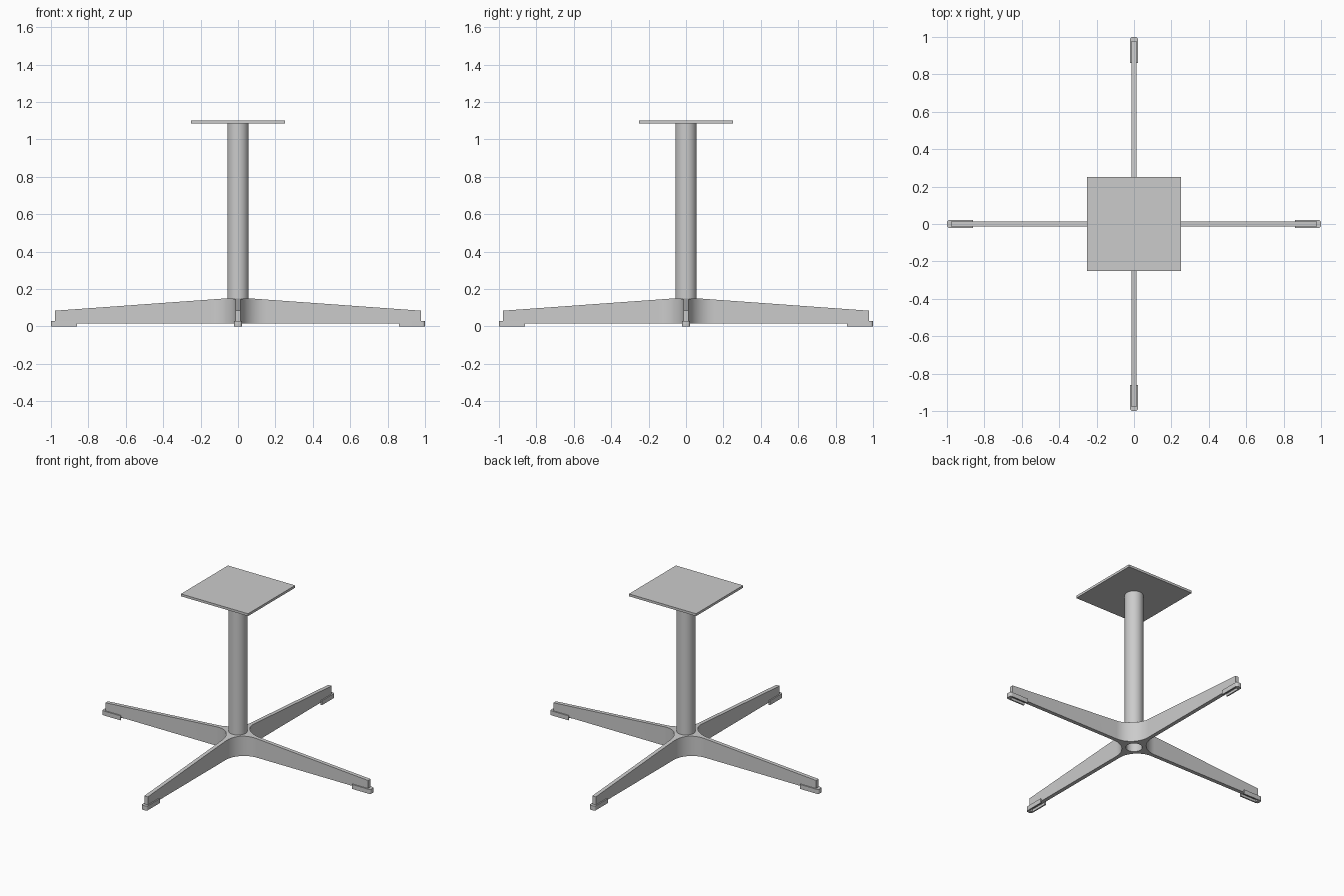
import bpy, bmesh, math
from mathutils import Vector

if "Cube" in bpy.data.objects:
    bpy.data.objects.remove(bpy.data.objects["Cube"])

HUB_TOP, ARM_BOTTOM = 0.15, 0.016
ARM_W, ARM_END = 0.013, 0.978


def finish(bm, name, smooth=True):
    bmesh.ops.recalc_face_normals(bm, faces=bm.faces)
    me = bpy.data.meshes.new(name)
    bm.to_mesh(me)
    bm.free()
    ob = bpy.data.objects.new(name, me)
    bpy.context.collection.objects.link(ob)
    bpy.ops.object.select_all(action='DESELECT')
    ob.select_set(True)
    bpy.context.view_layer.objects.active = ob
    if smooth:
        bpy.ops.object.shade_smooth_by_angle(angle=math.radians(30))
    return ob


def prism(outline, z0, z1):
    bm = bmesh.new()
    face = bm.faces.new([bm.verts.new((x, y, z0)) for x, y in outline])
    res = bmesh.ops.extrude_face_region(bm, geom=[face], use_keep_orig=True)
    for v in res['geom']:
        if isinstance(v, bmesh.types.BMVert):
            v.co.z = z1
    bmesh.ops.recalc_face_normals(bm, faces=bm.faces)
    return bm


def turn(p, a):
    c, s = round(math.cos(a)), round(math.sin(a))
    return (p[0] * c - p[1] * s, p[0] * s + p[1] * c)


def arc(cx, cy, r, a0, a1, n):
    return [(cx + r * math.cos(math.radians(a0 + (a1 - a0) * i / n)),
             cy + r * math.sin(math.radians(a0 + (a1 - a0) * i / n))) for i in range(n + 1)]


# Four-armed base: one quarter outline (arm tip and concave corner) turned four times
fillet = 0.137
c = ARM_W + fillet
quarter = [(ARM_END, -ARM_W), (ARM_END, ARM_W)] + arc(c, c, fillet, 270, 180, 16)
outline = [turn(p, k * math.pi / 2) for k in range(4) for p in quarter]
bm = prism(outline, ARM_BOTTOM, HUB_TOP)

# Slope the top of each arm down to its tip
for k in range(4):
    x, y = turn((0.065, 0.91), k * math.pi / 2)
    px, py = turn((0.06, 0), k * math.pi / 2)
    res = bmesh.ops.bisect_plane(bm, geom=bm.verts[:] + bm.edges[:] + bm.faces[:],
                                 plane_co=(px, py, HUB_TOP),
                                 plane_no=Vector((*turn((0.066, 0), k * math.pi / 2), 0.918)),
                                 clear_outer=True)
    bmesh.ops.holes_fill(bm, edges=[e for e in bm.edges if e.is_boundary], sides=0)
base = finish(bm, "star_base")

# Round opening through the hub
bpy.ops.mesh.primitive_cylinder_add(vertices=48, radius=0.05, depth=0.4, location=(0, 0, 0.1))
cutter = bpy.context.object
cutter.name = "hub_hole_cutter"
cutter.hide_render = True
bpy.context.view_layer.objects.active = base
mod = base.modifiers.new("hub_hole", 'BOOLEAN')
mod.operation, mod.solver, mod.object = 'DIFFERENCE', 'EXACT', cutter
bpy.ops.object.modifier_move_to_index(modifier=mod.name, index=0)
bpy.ops.object.modifier_apply(modifier=mod.name)
bpy.data.objects.remove(cutter)
bpy.ops.object.select_all(action='DESELECT')
base.select_set(True)
bpy.ops.object.shade_smooth_by_angle(angle=math.radians(30))

# Column tube
bm = bmesh.new()
ring = [bm.verts.new(p) for p in ((0.057, 0, HUB_TOP), (0.057, 0, 1.088),
                                  (0.05, 0, 1.088), (0.05, 0, HUB_TOP))]
edges = [bm.edges.new((ring[i], ring[(i + 1) % 4])) for i in range(4)]
bmesh.ops.spin(bm, geom=ring + edges, cent=(0, 0, 0), axis=(0, 0, 1),
               angle=math.tau, steps=48, use_merge=True)
bmesh.ops.remove_doubles(bm, verts=bm.verts, dist=1e-5)
finish(bm, "column")

# Square mounting plate
h = 0.25
finish(prism([(-h, -h), (h, -h), (h, h), (-h, h)], 1.086, 1.102), "top_plate", False)

# Foot sleeves: U shapes wrapped round the arm tips
W, R = 0.021, 0.014
foot = ([(0.862, -W)] + arc(1 - R, -W + R, R, 270, 360, 6)
        + arc(1 - R, W - R, R, 0, 90, 6) + [(0.862, W), (0.862, ARM_W - 0.001),
        (ARM_END - 0.001, ARM_W - 0.001), (ARM_END - 0.001, -ARM_W + 0.001), (0.862, -ARM_W + 0.001)])
for k, side in enumerate(("right", "back", "left", "front")):
    finish(prism([turn(p, k * math.pi / 2) for p in foot], 0, 0.03), side + "_foot")
